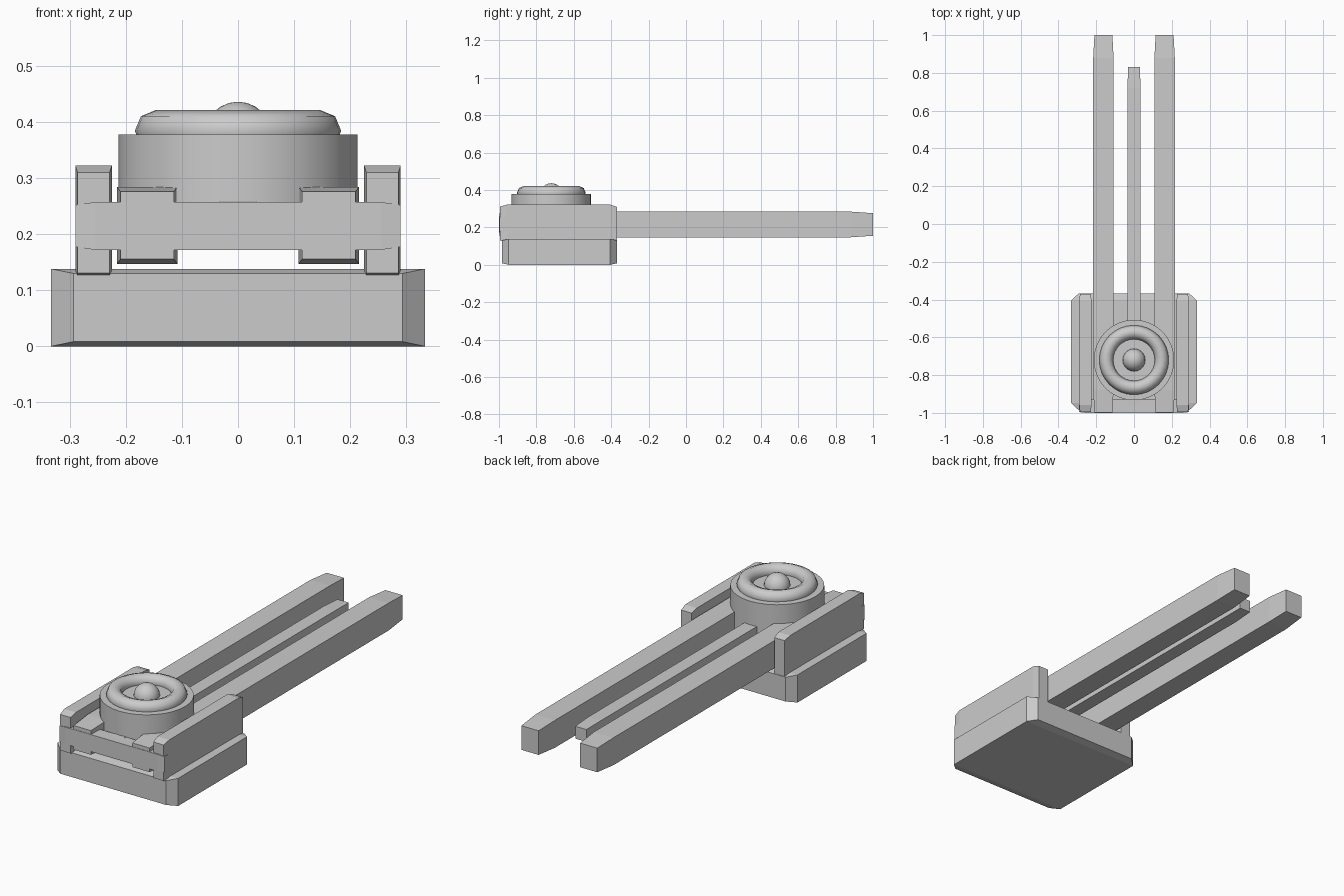
import bpy, bmesh
from mathutils import Vector

if "Cube" in bpy.data.objects:
    bpy.data.objects.remove(bpy.data.objects["Cube"])


def tapered_bar(name, lo, hi, axis=1, t=0.06):
    """Box from lo to hi whose two ends along `axis` narrow slightly."""
    lo, hi = Vector(lo), Vector(hi)
    size = hi - lo
    a, b = [i for i in range(3) if i != axis]
    bm = bmesh.new()
    rings = []
    for f, inset in ((0, t), (t, 0), (1 - t, 0), (1, t)):
        ring = []
        for u, v in ((0, 0), (1, 0), (1, 1), (0, 1)):
            p = Vector((0, 0, 0))
            p[axis] = lo[axis] + f * size[axis]
            p[a] = lo[a] + size[a] * (inset + u * (1 - 2 * inset))
            p[b] = lo[b] + size[b] * (inset + v * (1 - 2 * inset))
            ring.append(bm.verts.new(p))
        rings.append(ring)
    for r0, r1 in zip(rings, rings[1:]):
        for i in range(4):
            j = (i + 1) % 4
            bm.faces.new((r0[i], r0[j], r1[j], r1[i]))
    bm.faces.new(rings[0])
    bm.faces.new(rings[-1])
    bmesh.ops.recalc_face_normals(bm, faces=bm.faces)
    mesh = bpy.data.meshes.new(name)
    bm.to_mesh(mesh)
    bm.free()
    ob = bpy.data.objects.new(name, mesh)
    bpy.context.collection.objects.link(ob)
    return ob


def finish(name, angle=0.7):
    bpy.context.object.name = name
    bpy.ops.object.shade_smooth_by_angle(angle=angle)


# Base block and front cross plate
tapered_bar("base", (-0.333, -0.985, 0), (0.333, -0.368, 0.138))
tapered_bar("front_plate", (-0.29, -1.0, 0.172), (0.29, -0.93, 0.257), axis=0)

# Side rails and long twin arms
for side, s in (("left", -1), ("right", 1)):
    for part, x0, x1, y0, y1, z0, z1 in (
            ("rail", 0.225, 0.29, -0.995, -0.37, 0.118, 0.322),
            ("arm", 0.108, 0.216, -0.998, 1.0, 0.147, 0.284)):
        xa, xb = sorted((s * x0, s * x1))
        tapered_bar(f"{side}_{part}", (xa, y0, z0), (xb, y1, z1))

# Slim centre bar
tapered_bar("centre_bar", (-0.035, -0.995, 0.19), (0.035, 0.83, 0.26))

# Turret drum, ring and button
Y = -0.72
bpy.ops.mesh.primitive_cylinder_add(vertices=32, radius=0.213, depth=0.178,
                                    location=(0, Y, 0.289))
finish("drum")
bpy.ops.mesh.primitive_torus_add(major_segments=32, minor_segments=8,
                                 major_radius=0.147, minor_radius=0.037,
                                 location=(0, Y, 0.384))
finish("ring", 1.2)
bpy.ops.mesh.primitive_uv_sphere_add(segments=24, ring_count=12, radius=0.06,
                                     location=(0, Y, 0.376))
finish("button")
